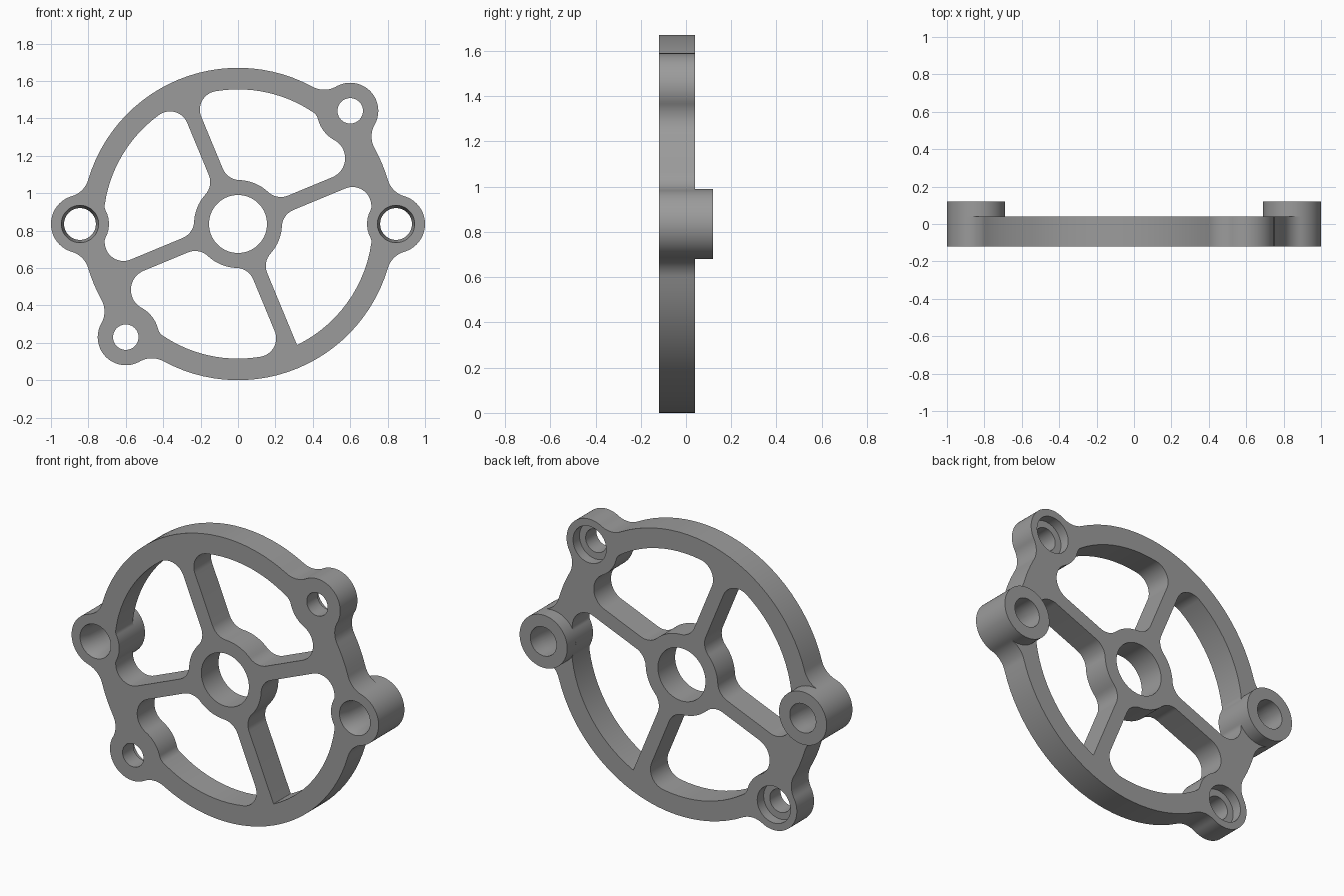
import bpy, bmesh, math
from mathutils import Vector, Matrix

if "Cube" in bpy.data.objects:
    bpy.data.objects.remove(bpy.data.objects["Cube"])

CZ = 0.835                      # height of the wheel centre
FRONT, BACK, BOSS_BACK = -0.12, 0.04, 0.12
BOSS = (0.845, 0.0)             # boss and ear positions relative to the centre
EAR = (0.6, 0.605)

grey = bpy.data.materials.new("grey_metal")
grey.diffuse_color = (0.33, 0.33, 0.33, 1)
grey.use_nodes = True
grey.node_tree.nodes["Principled BSDF"].inputs["Base Color"].default_value = grey.diffuse_color


def polar(r, deg):
    return Vector((r * math.cos(math.radians(deg)), r * math.sin(math.radians(deg))))


# Edges of a region: side is +1 when the region lies outside the circle
class Circle:
    def __init__(self, centre, r, side):
        self.c, self.r, self.side = Vector(centre), r, side

    def dist(self, p):
        v = p - self.c
        return v.length - self.r, v.normalized()


class Line:
    def __init__(self, normal_deg, offset):
        self.n, self.o, self.side = polar(1, normal_deg), offset, 1

    def dist(self, p):
        return self.n.dot(p) - self.o, self.n


def arc(c, a, b):
    """Points along the shorter arc from a to b, without b."""
    a0 = math.atan2(a.y - c.y, a.x - c.x)
    sweep = math.atan2(b.y - c.y, b.x - c.x) - a0
    sweep = (sweep + math.pi) % (2 * math.pi) - math.pi
    n = max(2, math.ceil(abs(sweep) / math.radians(4)))
    r = (a - c).length
    return [c + Vector((math.cos(a0 + sweep * i / n), math.sin(a0 + sweep * i / n))) * r
            for i in range(n)]


def filleted(edges, corners):
    """Closed path along the edges; corner i (radius, guess) joins edges i and i+1."""
    joints = []
    for i, (f, guess) in enumerate(corners):
        e1, e2 = edges[i], edges[(i + 1) % len(edges)]
        p = Vector(guess)
        for _ in range(40):
            (d1, g1), (d2, g2) = e1.dist(p), e2.dist(p)
            step = Matrix((g1, g2)).inverted() @ Vector((e1.side * f - d1, e2.side * f - d2))
            p = p + step
        (d1, g1), (d2, g2) = e1.dist(p), e2.dist(p)
        joints.append((p, p - g1 * d1, p - g2 * d2))
    pts = []
    for i, (c, t1, t2) in enumerate(joints):
        pts += arc(c, t1, t2)
        edge, nxt = edges[(i + 1) % len(edges)], joints[(i + 1) % len(joints)][1]
        pts += arc(edge.c, t2, nxt) if isinstance(edge, Circle) else [t2]
    return pts


def half_turn(pts):
    return [-p for p in pts]


# Outer outline: rim with two ears and two bosses
rim = Circle((0, 0), 0.835, -1)
edges, corners = [], []
for s, turn in ((1, 0), (-1, 180)):
    ear = Circle((s * EAR[0], s * EAR[1]), 0.15, -1)
    boss = Circle((-s * BOSS[0], 0), 0.155, -1)
    edges += [rim, ear, rim, boss]
    corners += [(-0.13, polar(0.965, a + turn)) for a in (29, 61, 163.5, 196.5)]
outline = filleted(edges, corners)

# Windows between the spokes
hub = Circle((0, 0), 0.235, 1)
rim_in = Circle((0, 0), 0.72, -1)
boss_in = Circle((-BOSS[0], 0), 0.155, 1)
ear_in = Circle(EAR, 0.178, 1)


def boss_window(tip_radius):
    tip_guess = polar(0.62, 126) if tip_radius > 0.05 else polar(0.715, 116)
    return filleted(
        [hub, Line(202.5, 0.044), rim_in, boss_in, rim_in, Line(112.5, 0.044)],
        [(0.1, polar(0.335, 137)), (tip_radius, tip_guess), (0.05, polar(0.67, 172)),
         (0.05, polar(0.67, 188)), (0.1, polar(0.62, 189)), (0.1, polar(0.335, 178))])


ear_window = filleted(
    [hub, Line(112.5, 0.038), ear_in, rim_in, Line(22.5, 0.038)],
    [(0.1, polar(0.335, 47)), (0.11, (0.457, 0.345)), (0.06, (0.38, 0.54)),
     (0.1, polar(0.62, 99.6)), (0.1, polar(0.335, 88))])

hub_hole = [polar(0.155, a) for a in range(0, 360, 5)]
loops = [outline, hub_hole, boss_window(0.1), half_turn(boss_window(0.002)),
         ear_window, half_turn(ear_window)]

# Plate: filled profile, extruded and stood upright
curve = bpy.data.curves.new("plate_profile", 'CURVE')
curve.dimensions, curve.fill_mode = '2D', 'BOTH'
curve.extrude = (BACK - FRONT) / 2
for pts in loops:
    sp = curve.splines.new('POLY')
    sp.points.add(len(pts) - 1)
    for q, p in zip(sp.points, pts):
        q.co = (p.x, p.y, 0, 1)
    sp.use_cyclic_u = True
profile = bpy.data.objects.new("plate_profile", curve)
bpy.context.collection.objects.link(profile)
deps = bpy.context.evaluated_depsgraph_get()
mesh = bpy.data.meshes.new_from_object(profile.evaluated_get(deps))
bpy.data.objects.remove(profile)
bm = bmesh.new()
bm.from_mesh(mesh)
bmesh.ops.remove_doubles(bm, verts=bm.verts, dist=1e-5)
bmesh.ops.transform(bm, verts=bm.verts, matrix=Matrix.Translation(
    (0, (FRONT + BACK) / 2, CZ)) @ Matrix.Rotation(math.pi / 2, 4, 'X'))
bmesh.ops.recalc_face_normals(bm, faces=bm.faces)
bm.to_mesh(mesh)
bm.free()
plate = bpy.data.objects.new("wheel_plate", mesh)
bpy.context.collection.objects.link(plate)


def lathe(name, profile, centre, closed):
    """Revolve (radius, y) points around the y axis through centre (x, z)."""
    bm = bmesh.new()
    n = 72
    rings = [[bm.verts.new((centre[0] + r * math.cos(2 * math.pi * i / n), y,
                            CZ + centre[1] + r * math.sin(2 * math.pi * i / n)))
              for i in range(n)] for r, y in profile]
    for a, b in zip(rings, rings[1:]):
        for i in range(n):
            j = (i + 1) % n
            bm.faces.new((a[i], a[j], b[j], b[i]))
    if closed:
        bm.faces.new(rings[0])
        bm.faces.new(rings[-1])
    bmesh.ops.recalc_face_normals(bm, faces=bm.faces)
    me = bpy.data.meshes.new(name)
    bm.to_mesh(me)
    bm.free()
    ob = bpy.data.objects.new(name, me)
    bpy.context.collection.objects.link(ob)
    return ob


# Raised bosses on the back, and cutters for the flared and stepped holes
parts, cutters = [plate], []
for s, side in ((1, "right"), (-1, "left")):
    boss = (s * BOSS[0], 0)
    ear = (s * EAR[0], s * EAR[1])
    parts.append(lathe(side + "_boss", [(0.085, BACK), (0.085, BOSS_BACK),
                                        (0.155, BOSS_BACK), (0.155, BACK)], boss, False))
    cutters.append(lathe("boss_cutter", [(0.105, -0.14), (0.085, -0.06), (0.085, 0.2)],
                         boss, True))
    cutters.append(lathe("ear_cutter", [(0.068, -0.2), (0.068, -0.02), (0.108, -0.02),
                                        (0.108, 0.2)], ear, True))
for c in cutters:
    c.hide_render = True
    mod = plate.modifiers.new("hole", 'BOOLEAN')
    mod.operation, mod.solver, mod.object = 'DIFFERENCE', 'EXACT', c
deps = bpy.context.evaluated_depsgraph_get()
cut = bpy.data.meshes.new_from_object(plate.evaluated_get(deps))
plate.modifiers.clear()
plate.data = cut
for c in cutters:
    bpy.data.objects.remove(c)

# Finish: material and smooth walls with crisp edges
bpy.ops.object.select_all(action='DESELECT')
for ob in parts:
    ob.data.materials.clear()
    ob.data.materials.append(grey)
    ob.select_set(True)
bpy.context.view_layer.objects.active = plate
bpy.ops.object.shade_smooth_by_angle(angle=math.radians(30))
